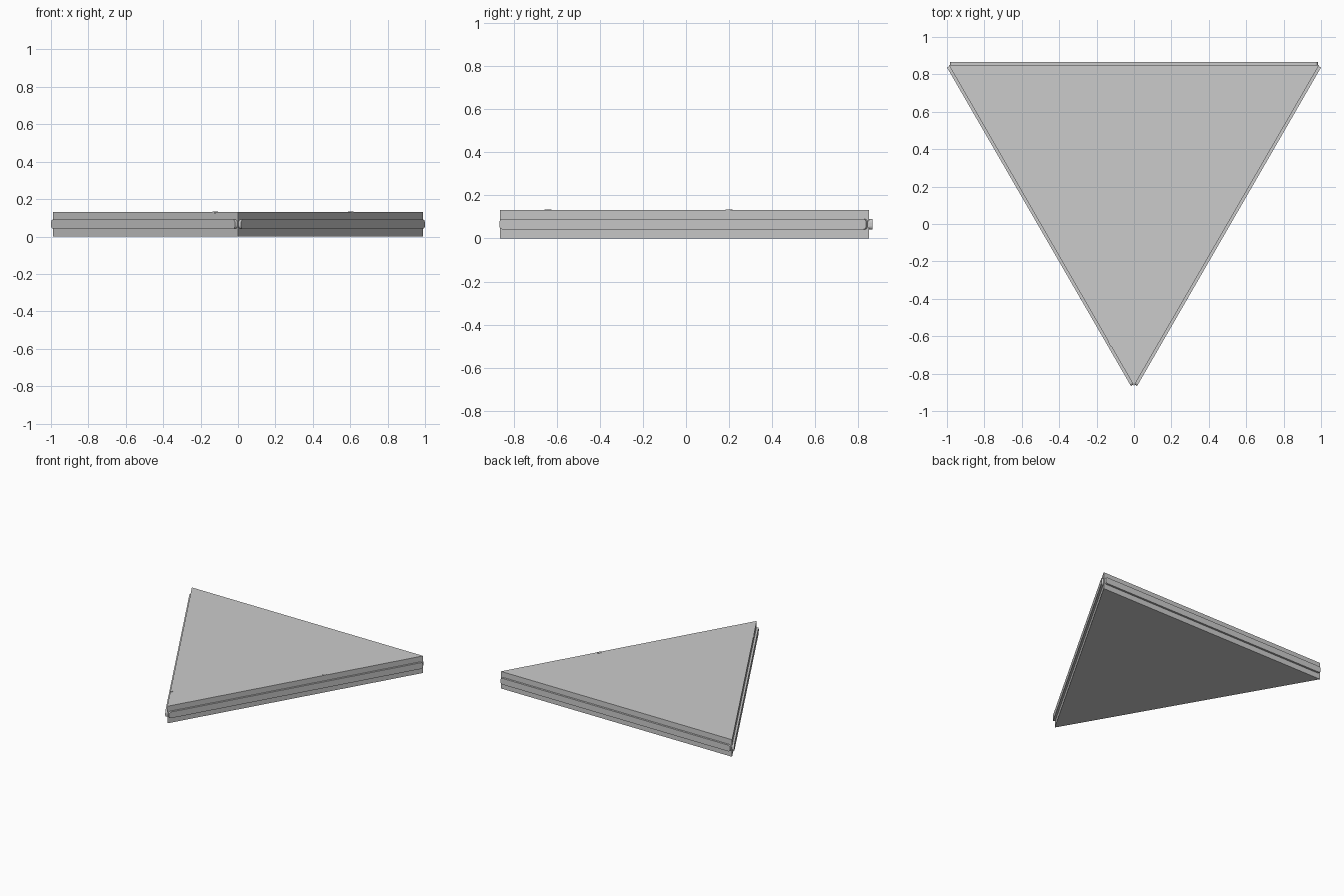
import bpy, bmesh
from math import cos, sin, pi, radians
from mathutils import Matrix

if "Cube" in bpy.data.objects:
    bpy.data.objects.remove(bpy.data.objects["Cube"])

SIDE, HEIGHT, TOP_Y = 1.98, 0.132, 0.85
INR = SIDE / (2 * 3 ** 0.5)          # centre to each side
CY = TOP_Y - INR                     # triangle centre


def extrude_outline(name, points, depth, matrix):
    """Closed outline in local xy, extruded along local z."""
    bm = bmesh.new()
    face = bm.faces.new([bm.verts.new((x, y, 0)) for x, y in points])
    out = bmesh.ops.extrude_face_region(bm, geom=[face])
    verts = [g for g in out["geom"] if isinstance(g, bmesh.types.BMVert)]
    bmesh.ops.translate(bm, verts=verts, vec=(0, 0, depth))
    bmesh.ops.recalc_face_normals(bm, faces=bm.faces)
    bm.transform(matrix)
    me = bpy.data.meshes.new(name)
    bm.to_mesh(me)
    bm.free()
    ob = bpy.data.objects.new(name, me)
    bpy.context.collection.objects.link(ob)
    return ob


def rounded_rect(w, h, r, n=4):
    pts = []
    for k, (sx, sy) in enumerate([(1, 1), (-1, 1), (-1, -1), (1, -1)]):
        for i in range(n + 1):
            a = (k + i / n) * pi / 2
            pts.append((sx * (w / 2 - r) + r * cos(a), sy * (h / 2 - r) + r * sin(a)))
    return pts


# Triangular panel
corners = [(2 * INR * cos(radians(a)), 2 * INR * sin(radians(a))) for a in (30, 150, 270)]
extrude_outline("panel", corners, HEIGHT, Matrix.Translation((0, CY, 0)))

# Edge rail with rounded ends on each side
for i in range(3):
    m = (Matrix.Translation((0, CY, 0)) @ Matrix.Rotation(i * 2 * pi / 3, 4, 'Z')
         @ Matrix.Translation((0, INR + 0.015, 0.066)) @ Matrix.Rotation(pi / 2, 4, 'X'))
    extrude_outline(f"edge_rail_{i + 1}", rounded_rect(1.966, 0.048, 0.016), 0.025, m)

# Two small catches on the upper rim of the slanted sides
for i, (x, y, ang) in enumerate([(0.603, 0.2, 60), (-0.122, -0.64, -60)]):
    m = Matrix.Translation((x, y, 0.122)) @ Matrix.Rotation(radians(ang), 4, 'Z')
    extrude_outline(f"catch_{i + 1}", rounded_rect(0.03, 0.02, 0.003, 1), 0.012, m)
